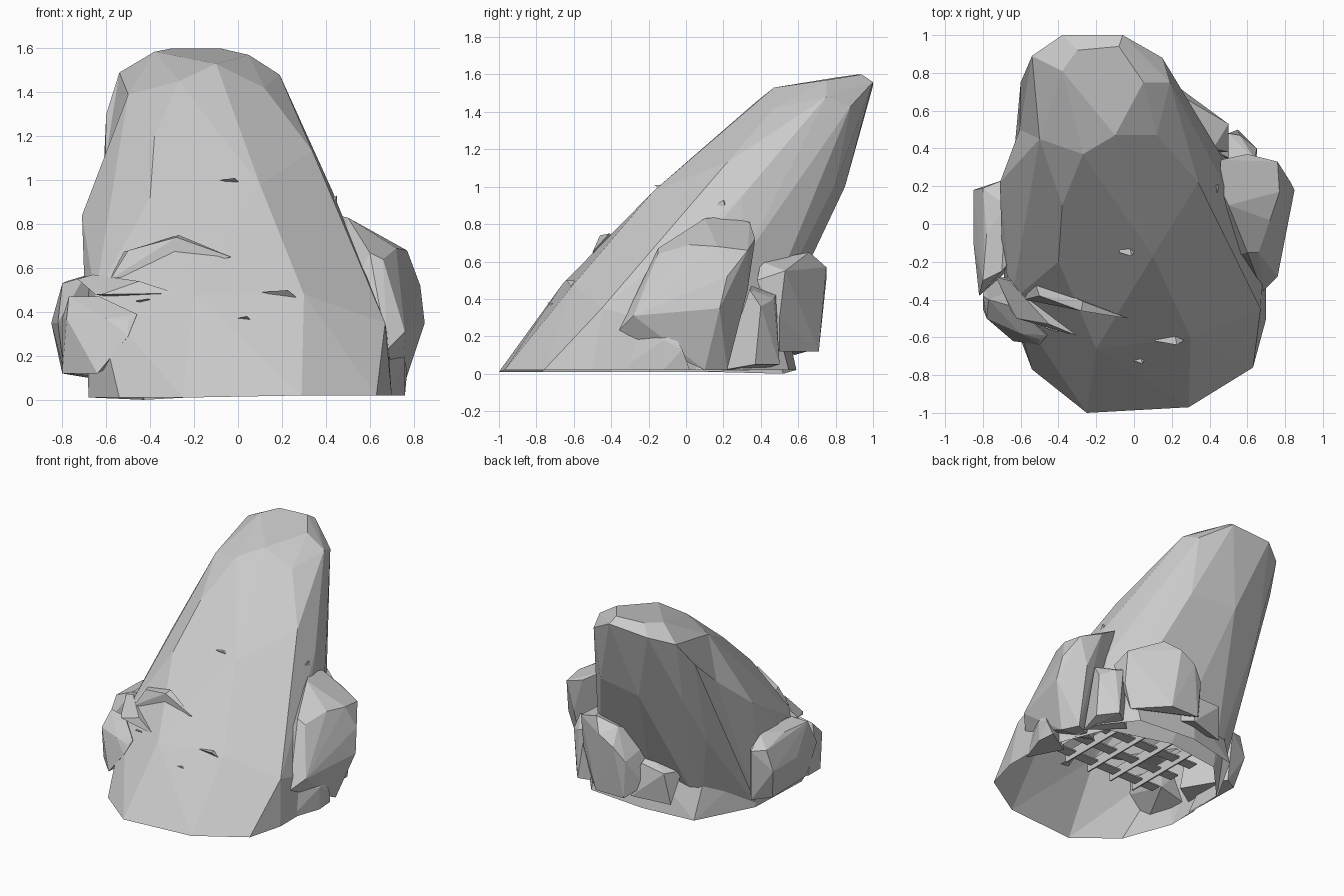
import bpy, bmesh
from mathutils import Vector

def rock(name, pts, open_base=False, dents=(), inner=None):
    """Faceted boulder: convex hull of a few corner points, optionally open below and dented."""
    bm = bmesh.new()
    for p in pts:
        bm.verts.new(p)
    bmesh.ops.convex_hull(bm, input=bm.verts[:])
    loose = [v for v in bm.verts if not v.link_faces]
    bmesh.ops.delete(bm, geom=loose, context='VERTS')
    bmesh.ops.recalc_face_normals(bm, faces=bm.faces[:])
    if open_base:
        low = [f for f in bm.faces if f.normal.z < -0.8 and f.calc_center_median().z < 0.15]
        bmesh.ops.delete(bm, geom=low, context='FACES')
    if inner:   # drop faces turned towards the inside of the main rock
        bad = [f for f in bm.faces if f.normal.y < inner]
        bmesh.ops.delete(bm, geom=bad, context='FACES')
    for p, off in dents:
        v = min(bm.verts, key=lambda q: (q.co - Vector(p)).length)
        v.co += Vector(off)
    bmesh.ops.dissolve_limit(bm, angle_limit=0.05, verts=bm.verts[:], edges=bm.edges[:])
    me = bpy.data.meshes.new(name)
    bm.to_mesh(me)
    bm.free()
    ob = bpy.data.objects.new(name, me)
    bpy.context.collection.objects.link(ob)
    return ob

# leaning main rock: base ring, middle ring, crown
base = [(-.25, -1, .01), (.29, -.97, .02), (.63, -.76, .02), (.7, -.5, .02), (.7, -.2, .02),
        (.5, .3, .02), (0, .4, .05), (-.4, .38, .02), (-.66, .1, .01), (-.68, -.4, .01), (-.54, -.77, .01)]
middle = [(-.65, -.41, .47), (-.2, -.66, .48), (.3, -.6, .48), (.67, -.45, .35), (.68, -.25, .3),
          (.52, -.05, .7), (.5, .3, .6), (.25, .6, .65), (-.2, .67, .65), (-.55, .55, .65),
          (-.71, .22, .84), (-.7, -.1, .55), (-.4, -.2, .92), (.1, -.17, .98), (.34, .22, 1.13),
          (.43, .3, .95), (.36, .45, 1.0), (.15, .8, 1.02), (-.2, .85, 1.0), (-.5, .75, 1.0),
          (-.675, .5, 1.08), (-.38, .1, 1.2), (.05, .2, 1.27)]
crown = [(-.6, .75, 1.3), (-.54, .89, 1.49), (-.38, 1, 1.54), (-.06, 1, 1.56), (.15, .88, 1.43),
         (.19, .75, 1.48), (.12, .47, 1.42), (-.1, .47, 1.53), (-.27, .37, 1.45), (-.5, .45, 1.39),
         (-.38, .81, 1.585), (-.3, .92, 1.6), (-.08, .94, 1.6), (.05, .75, 1.57)]
rock("main_rock", base + middle + crown, True, [((-.675, .5, 1.08), (.07, 0, 0))])

# low skirt stone along the back
rock("back_skirt", [(-.66, -.2, .01), (-.66, .12, .01), (-.43, .52, 0), (-.05, .59, .02), (.4, .55, .02),
                    (.6, .3, .02), (.6, -.1, .02), (-.66, .08, .34), (-.45, .42, .3), (-.1, .53, .3),
                    (.4, .47, .32), (.55, .2, .33), (-.5, .1, .42), (0, .35, .42)], True, (), -.3)

# large boulder on the right
rock("right_boulder", [(.45, .2, .84), (.46, .34, .81), (.5, .1, .83), (.66, -.15, .64), (.6, -.15, .67),
                       (.72, .02, .69), (.77, .17, .68), (.76, .33, .66), (.6, .37, .72), (.83, .22, .52),
                       (.85, .18, .35), (.81, 0, .35), (.76, -.28, .31), (.68, -.36, .23), (.77, -.03, .22),
                       (.74, .1, .02), (.68, .22, .02), (.7, .33, .45), (.45, .1, .05), (.42, -.2, .3)])
rock("right_foot_stone", [(.69, -.25, .22), (.75, -.07, .22), (.77, -.02, .13), (.75, .02, .02), (.76, -.12, .02),
                          (.68, -.35, .02), (.55, -.1, .02), (.55, -.1, .23), (.76, -.12, .18)])
rock("right_chip", [(.43, .13, .88), (.45, .2, .93), (.45, .22, .85), (.4, .22, .9)])

# boulders at the back right
rock("back_boulder", [(.5, .38, .5), (.5, .53, .55), (.28, .66, .65), (.1, .66, .62), (.42, .4, .6),
                      (.2, .75, .57), (.08, .75, .5), (.5, .5, .3), (.28, .69, .42), (0, .72, .4),
                      (.25, .71, .12), (.02, .71, .12), (.45, .5, .12), (-.08, .6, .2), (-.05, .4, .5)])
rock("back_corner_stone", [(.5, .48, .42), (.56, .47, .4), (.65, .4, .36), (.64, .34, .45), (.5, .35, .47),
                           (.65, .37, .05), (.55, .5, .05), (.4, .4, .02), (.62, .2, .02)])
rock("back_left_stone", [(-.05, .6, .36), (-.25, .62, .34), (-.32, .5, .34), (-.05, .5, .4), (-.28, .58, .1),
                         (0, .65, .12), (.1, .4, .2)])

# boulders on the left
rock("left_boulder", [(-.7, .23, .48), (-.8, .19, .5), (-.85, .18, .35), (-.85, -.1, .35), (-.82, -.38, .35),
                      (-.8, -.3, .53), (-.78, -.05, .54), (-.7, -.25, .56), (-.68, .1, .57), (-.8, .12, .12),
                      (-.79, -.3, .12), (-.68, .2, .1), (-.5, -.1, .1), (-.5, 0, .5)])
rock("left_front_block", [(-.77, -.4, .47), (-.63, -.44, .47), (-.46, -.59, .39), (-.5, -.61, .36), (-.78, -.5, .37),
                          (-.8, -.38, .37), (-.6, -.58, .37), (-.5, -.64, .29), (-.64, -.62, .12), (-.8, -.45, .12),
                          (-.8, -.3, .12), (-.5, -.3, .2)])
rock("left_wedge", [(-.73, -.28, .55), (-.66, -.3, .57), (-.65, -.46, .48), (-.45, -.53, .54), (-.28, -.6, .485),
                    (-.62, -.5, .48), (-.5, -.3, .45)])

# thin ledge and chips breaking through the front face
rock("front_ledge", [(-.53, -.29, .67), (-.27, -.41, .75), (-.5, -.38, .68), (-.03, -.5, .65), (-.28, -.46, .74),
                     (-.58, -.4, .55), (-.25, -.4, .6)])
chips = [(.2, -.62, .49, .09), (.03, -.72, .37, .04), (-.03, -.15, 1.0, .05), (-.42, -.55, .45, .05)]
for i, (x, y, z, s) in enumerate(chips):
    rock("front_chip_%d" % (i + 1), [(x - s, y, z), (x + s * .3, y - .02, z + .01), (x + s, y + .02, z - s * .5),
                                     (x, y + .12, z)])

# broken lattice of thin slabs seen through the open underside
def slab(name, x, y, z, sx, sy, sz):
    rock(name, [(x + a * sx, y + b * sy, z + c * sz) for a in (-.5, .5) for b in (-.5, .5) for c in (-.5, .5)])

for i in range(4):
    slab("inner_slab_x_%d" % (i + 1), 0, -.3 + .2 * i, .17, .9, .08, .01)
    slab("inner_slab_y_%d" % (i + 1), -.3 + .2 * i, 0, .17, .01, .75, .08)
